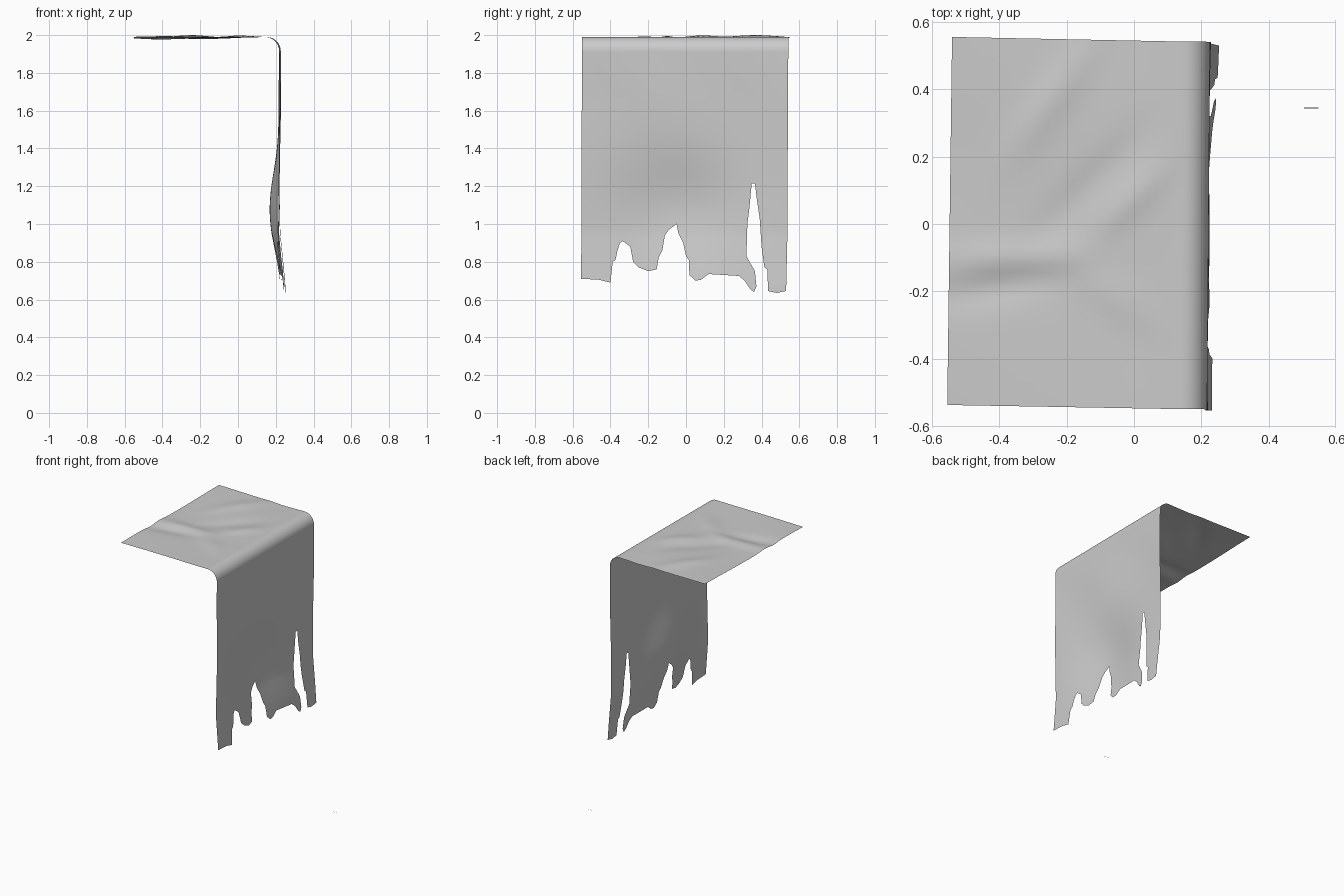
import bpy, bmesh
from math import sin, cos, pi, exp
from mathutils import Vector

if "Cube" in bpy.data.objects:
    bpy.data.objects.remove(bpy.data.objects["Cube"])

R = 0.075            # bend radius
ZB = 1.915           # height where the bend starts
ARC = R * pi / 2
XB = 0.147           # x where the flat top starts
TOP = 0.695          # length of flat top

# Torn lower edge: (y, height), left to right
TORN = [(-.555, .71), (-.46, .705), (-.40, .69), (-.388, .80), (-.373, .81), (-.365, .85),
        (-.35, .90), (-.335, .91), (-.295, .88), (-.28, .80), (-.25, .77), (-.20, .75),
        (-.155, .76), (-.145, .82), (-.125, .86), (-.112, .94), (-.09, .97), (-.05, 1.0),
        (-.04, .95), (-.015, .90), (0, .83), (.015, .81), (.018, .73), (.05, .70),
        (.08, .705), (.12, .735), (.20, .73), (.28, .725), (.31, .70), (.34, .655),
        (.36, .64), (.373, .67), (.365, .75), (.32, .83), (.325, 1.0), (.335, 1.08),
        (.348, 1.215), (.365, 1.215), (.375, 1.13), (.39, 1.03), (.40, .88), (.415, .77),
        (.43, .76), (.435, .645), (.48, .635), (.53, .645)]


def bump(v, c, w):
    return exp(-((v - c) / w) ** 2)


def ridge(x, y, cx, cy, ax, ay, length, width):
    """Soft fold centred at (cx, cy) running along (ax, ay)."""
    d = Vector((ax, ay)).normalized()
    u = (x - cx) * d.x + (y - cy) * d.y
    v = -(x - cx) * d.y + (y - cy) * d.x
    return bump(u, 0, length) * bump(v, 0, width)


def drape(y, h):
    """Bend the flat pattern (y, h) over the edge and add folds."""
    if h < ZB:
        x, z = XB + R, h
        belly = bump(h, 1.08, .28) * bump(y, -.05, .33)
        x -= .05 * belly
        x += .022 * max(0, min(1, (.95 - h) / .3)) * (.5 + abs(y))
        x += .004 * sin(9 * y + 5 * h) * min(1, (ZB - h) * 4)
        x += .008 * y
    elif h < ZB + ARC:
        a = (h - ZB) / R
        x, z = XB + R * cos(a) + .008 * y, ZB + R * sin(a)
    else:
        t = h - ZB - ARC
        x, z = XB - t, ZB + R
        fade = min(1, t * 6)
        f = (.012 * ridge(x, y, .05, .12, 1, .95, .2, .04)
             + .010 * ridge(x, y, -.25, .36, .7, 1, .2, .05)
             + .012 * ridge(x, y, -.35, -.11, 1, .05, .2, .05)
             - .010 * ridge(x, y, -.42, -.2, 1, .2, .2, .05)
             + .008 * ridge(x, y, -.05, -.22, 1, -.7, .2, .06)
             - .008 * ridge(x, y, -.12, .12, 1, 1, .25, .05))
        z += fade * (f - .003 + .003 * sin(7 * y + 4 * x))
        x += .013 * y * t / TOP
        y += .01 * t / TOP
    return Vector((x, y, z))


# Torn cloth: cut the flat pattern into a fine grid, then drape it
bm = bmesh.new()
hmax = ZB + ARC + TOP
outline = TORN + [(.536, .9), (.546, hmax), (-.548, hmax)]
vs = [bm.verts.new((0, y, h)) for y, h in outline]
edges = [bm.edges.new((vs[i - 1], vs[i])) for i in range(len(vs))]
bmesh.ops.triangle_fill(bm, use_beauty=True, edges=edges, normal=(1, 0, 0))


def slice_at(co, no):
    bmesh.ops.bisect_plane(bm, geom=bm.verts[:] + bm.edges[:] + bm.faces[:],
                           plane_co=co, plane_no=no, dist=1e-5)


for i in range(1, 44):
    slice_at((0, -.555 + i * .0253, 0), (0, 1, 0))
h = .65
while h < hmax - .005:
    slice_at((0, 0, h), (0, 0, 1))
    h += .012 if ZB - .03 < h < ZB + ARC + .02 else .027
for v in bm.verts:
    v.co = drape(v.co.y, v.co.z)
bmesh.ops.remove_doubles(bm, verts=bm.verts[:], dist=1e-5)
bmesh.ops.recalc_face_normals(bm, faces=bm.faces[:])
if sum(f.normal.z * f.calc_area() for f in bm.faces) < 0:
    bmesh.ops.reverse_faces(bm, faces=bm.faces[:])
for f in bm.faces:
    f.smooth = True
me = bpy.data.meshes.new("torn_cloth")
bm.to_mesh(me)
bm.free()
bpy.context.collection.objects.link(bpy.data.objects.new("torn_cloth", me))

# Loose thread lying on the ground
tm = bpy.data.meshes.new("loose_thread")
tm.from_pydata([(.505, .344, 0), (.548, .344, 0), (.548, .346, 0), (.505, .346, 0)],
               [], [(0, 1, 2, 3)])
bpy.context.collection.objects.link(bpy.data.objects.new("loose_thread", tm))
